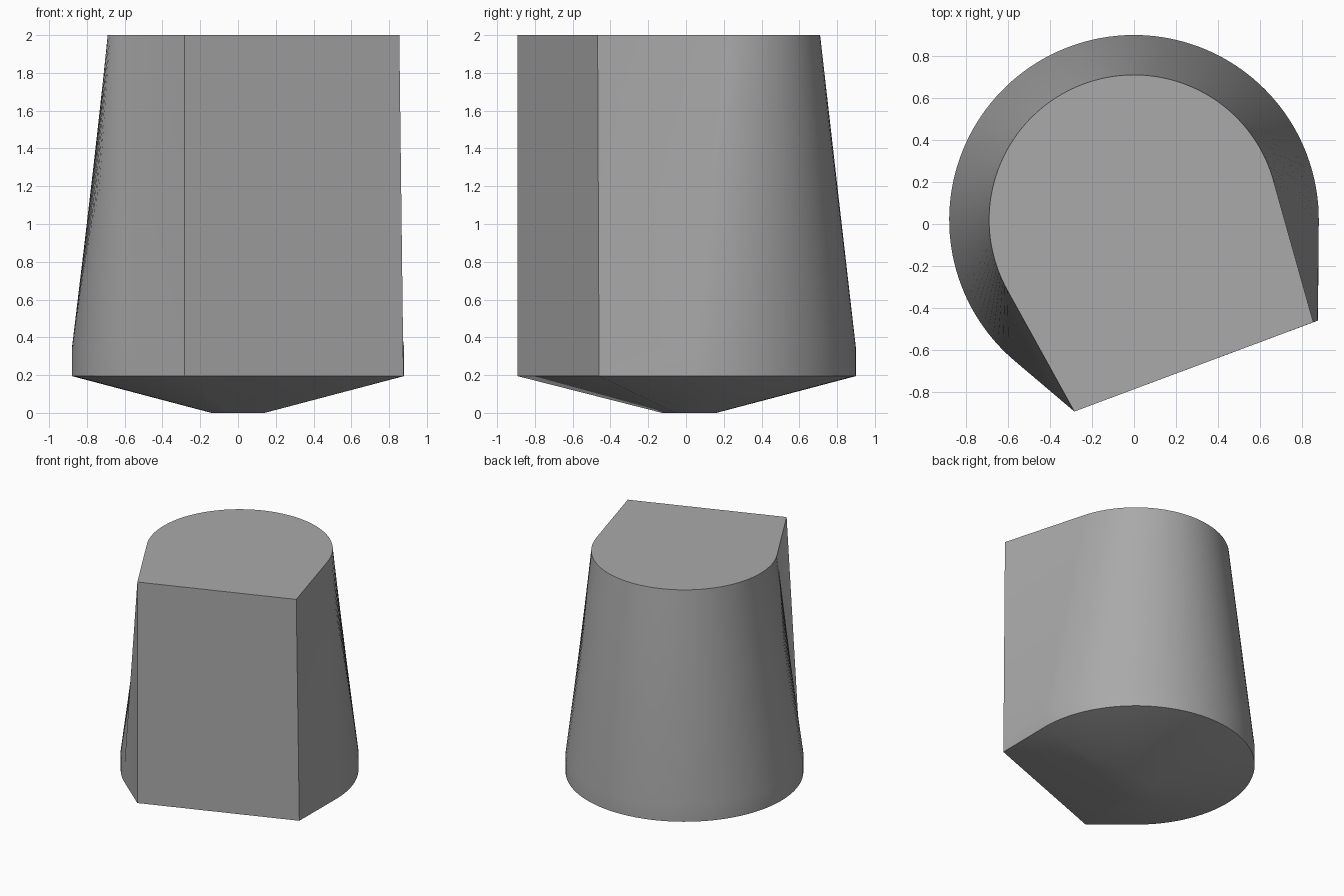
import bpy, bmesh
from math import acos, atan2, cos, hypot, sin, pi
from mathutils import Vector

cube = bpy.data.objects.get("Cube")
if cube:
    bpy.data.objects.remove(cube)

CENTRE = Vector((0, 0.02))
ARC_STEPS = 96


def section(radius, right, left):
    """Round outline drawn tangentially out to the two corners of the flat."""
    def polar(corner):
        d = Vector(corner) - CENTRE
        return atan2(d.y, d.x), acos(radius / hypot(d.x, d.y))
    a, open_a = polar(right)
    b, open_b = polar(left)
    start, end = a + open_a, b + 2 * pi - open_b
    angles = [start + (end - start) * i / ARC_STEPS for i in range(ARC_STEPS + 1)]
    arc = [CENTRE + radius * Vector((cos(t), sin(t))) for t in angles]
    return [Vector(right)] + arc + [Vector(left)]


# Outlines: rim, shoulder where the taper starts, top, and small foot
low_right, top_right, left = (0.876, -0.46), (0.854, -0.468), (-0.284, -0.893)
shoulder_right = Vector(low_right).lerp(Vector(top_right), 0.08)
rim = section(0.88, low_right, left)
levels = [
    (0, [CENTRE + 0.16 * (p - CENTRE) for p in rim]),
    (0.195, rim),
    (0.34, section(0.88, shoulder_right, left)),
    (2, section(0.69, top_right, left)),
]

# Loft the outlines into one closed body
bm = bmesh.new()
rings = [[bm.verts.new((p.x, p.y, z)) for p in outline] for z, outline in levels]
for lower, upper in zip(rings, rings[1:]):
    for i in range(len(lower)):
        j = (i + 1) % len(lower)
        bm.faces.new((lower[i], lower[j], upper[j], upper[i]))
bm.faces.new(rings[0][::-1])
bm.faces.new(rings[-1])
bmesh.ops.recalc_face_normals(bm, faces=bm.faces)

mesh = bpy.data.meshes.new("tapered_body")
bm.to_mesh(mesh)
bm.free()
body = bpy.data.objects.new("tapered_body", mesh)
bpy.context.collection.objects.link(body)

# Plain grey material
grey = bpy.data.materials.new("plain_grey")
grey.use_nodes = True
colour = (0.4, 0.4, 0.4, 1)
grey.diffuse_color = colour
grey.node_tree.nodes["Principled BSDF"].inputs["Base Color"].default_value = colour
mesh.materials.append(grey)

# Smooth the round wall, keep the rims and corners sharp
bpy.ops.object.select_all(action='DESELECT')
body.select_set(True)
bpy.context.view_layer.objects.active = body
bpy.ops.object.shade_smooth_by_angle(angle=pi / 6)
